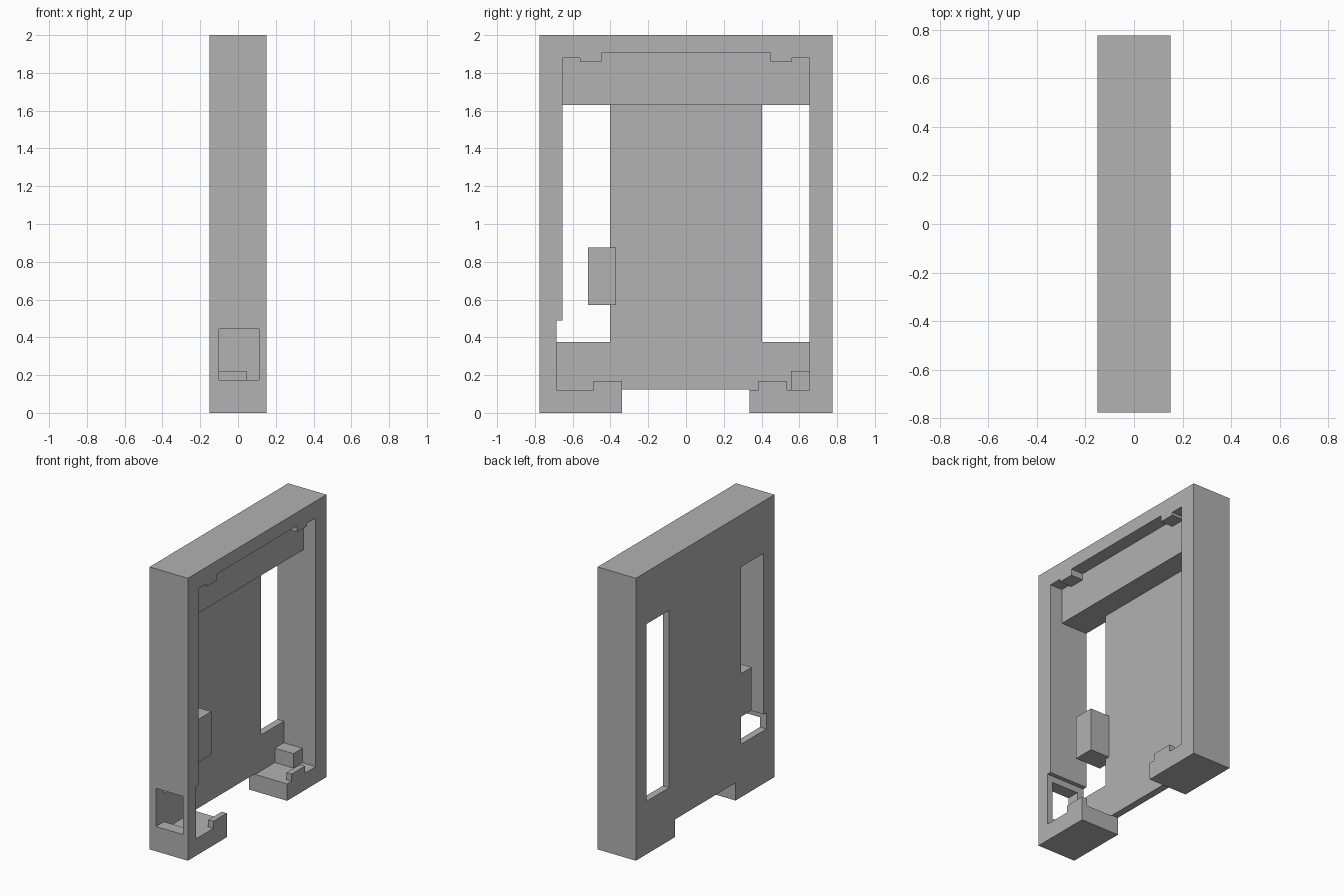
import bpy
import bmesh

if "Cube" in bpy.data.objects:
    bpy.data.objects.remove(bpy.data.objects["Cube"], do_unlink=True)

grey = bpy.data.materials.new("plain_grey")
grey.use_nodes = True
grey.diffuse_color = (0.445, 0.445, 0.445, 1)
grey.node_tree.nodes["Principled BSDF"].inputs["Base Color"].default_value = grey.diffuse_color


def prism(name, outline, x0, x1):
    """Extrude a (y, z) outline along x."""
    bm = bmesh.new()
    face = bm.faces.new([bm.verts.new((x0, y, z)) for y, z in outline])
    moved = bmesh.ops.extrude_face_region(bm, geom=[face])["geom"]
    verts = [v for v in moved if isinstance(v, bmesh.types.BMVert)]
    bmesh.ops.translate(bm, verts=verts, vec=(x1 - x0, 0, 0))
    bmesh.ops.recalc_face_normals(bm, faces=bm.faces[:])
    mesh = bpy.data.meshes.new(name)
    bm.to_mesh(mesh)
    bm.free()
    mesh.materials.append(grey)
    obj = bpy.data.objects.new(name, mesh)
    bpy.context.collection.objects.link(obj)
    return obj


def box(name, x0, x1, y0, y1, z0, z1):
    return prism(name, [(y0, z0), (y1, z0), (y1, z1), (y0, z1)], x0, x1)


def cut(body, cutter):
    cutter.hide_render = True
    mod = body.modifiers.new("cut", "BOOLEAN")
    mod.operation = "DIFFERENCE"
    mod.solver = "EXACT"
    mod.object = cutter
    bpy.context.view_layer.objects.active = body
    bpy.ops.object.modifier_apply(modifier=mod.name)
    bpy.data.objects.remove(cutter, do_unlink=True)


HALF, WALL = 0.775, 0.655           # outer and inner half width
BACK, FRONT, PANEL = -0.15, 0.15, -0.10
FLOOR, BAR = 0.12, 1.63             # cavity floor, underside of top bar

# Frame, carved from one block
frame = box("frame", BACK, FRONT, -HALF, HALF, 0, 2)

# Shallow opening with a stepped top edge, in front of the top bar
half_top = [(WALL, 1.88), (0.56, 1.88), (0.56, 1.86), (0.447, 1.86), (0.447, 1.905)]
outline = [(-WALL, FLOOR), (WALL, FLOOR)] + half_top + [(-y, z) for y, z in reversed(half_top)]
cut(frame, prism("opening_cutter", outline, 0.055, 0.3))

# Deep cavity in front of the back panel
cut(frame, box("cavity_cutter", PANEL, 0.3, -WALL, WALL, FLOOR, BAR))

# Side recess around the port, and the port through the front wall
cut(frame, box("recess_cutter", PANEL, 0.3, -0.685, -0.6, FLOOR, 0.49))
cut(frame, box("port_cutter", PANEL, 0.11, -0.9, -0.6, 0.175, 0.445))

# Slots through the back panel; the front one leaves a tongue behind the latch
cut(frame, box("rear_slot_cutter", -0.3, 0, 0.402, WALL, 0.375, BAR))
cut(frame, prism("front_slot_cutter", [
    (-0.402, 0.375), (-0.402, 0.57), (-0.52, 0.57), (-0.52, 0.875), (-0.402, 0.875),
    (-0.402, BAR), (-WALL, BAR), (-WALL, 0.49), (-0.685, 0.49), (-0.685, 0.375)], -0.3, 0))

# Gap between the feet
cut(frame, box("foot_gap_cutter", -0.3, 0.3, -0.34, 0.335, -0.1, 0.125))

# Details standing on the panel and feet
box("latch_block", PANEL, 0.05, -0.52, -0.37, 0.57, 0.875)
box("corner_block", PANEL, 0.045, 0.555, WALL, FLOOR, 0.222)
for name, y0, y1 in (("front_lip", -0.49, -0.34), ("rear_lip", 0.385, 0.535)):
    box(name, 0.11, FRONT, y0, y1, FLOOR, 0.17)
